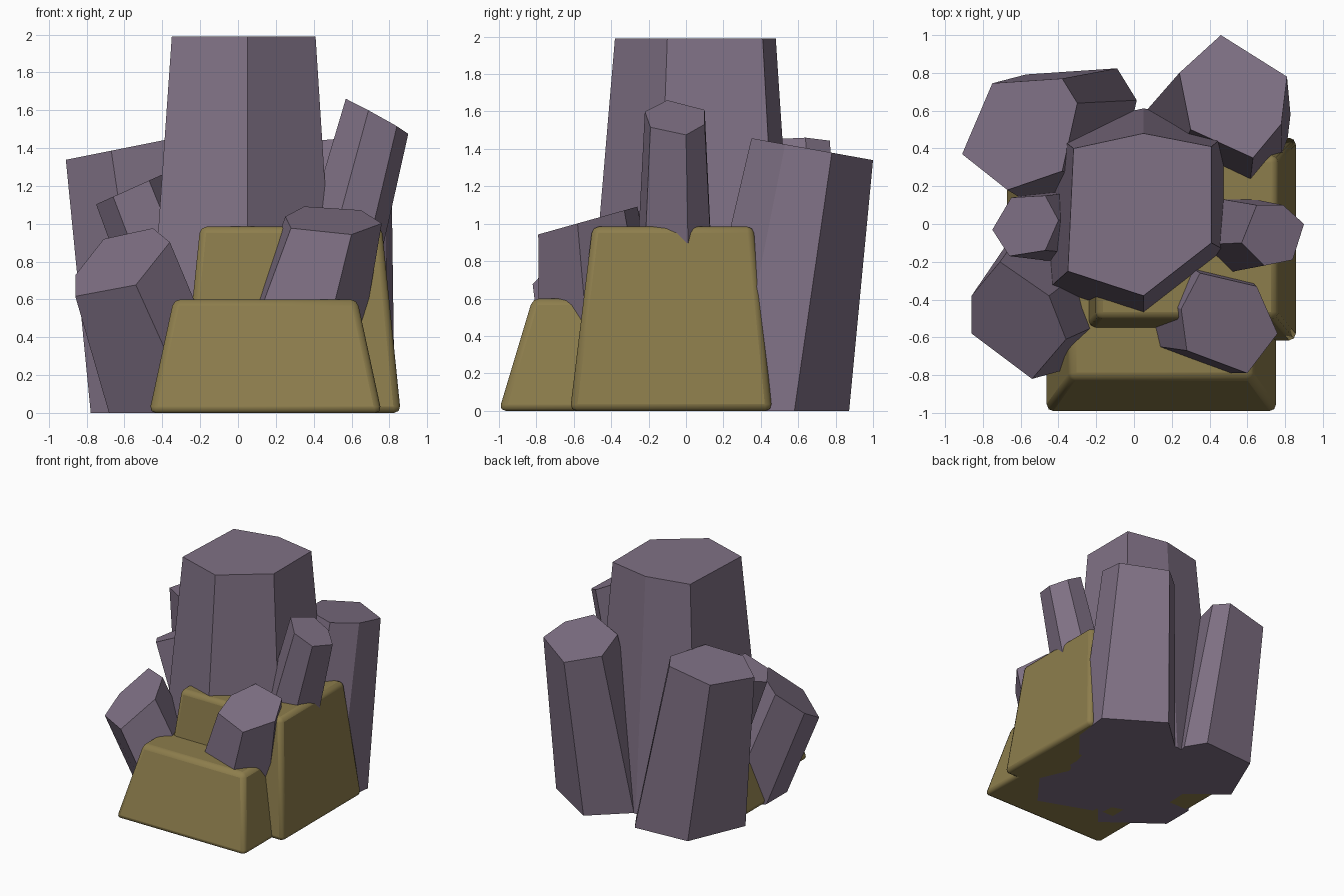
import bpy, bmesh, math

if "Cube" in bpy.data.objects:
    bpy.data.objects.remove(bpy.data.objects["Cube"])


def material(name, rgb):
    m = bpy.data.materials.new(name)
    m.diffuse_color = (*rgb, 1)
    m.use_nodes = True
    m.node_tree.nodes["Principled BSDF"].inputs["Base Color"].default_value = m.diffuse_color
    return m


PURPLE = material("dusty purple", (0.215, 0.165, 0.235))
OLIVE = material("olive stone", (0.265, 0.205, 0.072))


def loft(name, base, top, mat):
    """Closed prism between two matching rings of points."""
    bm = bmesh.new()
    b = [bm.verts.new(p) for p in base]
    t = [bm.verts.new(p) for p in top]
    n = len(b)
    for i in range(n):
        j = (i + 1) % n
        bm.faces.new((b[i], b[j], t[j], t[i]))
    bm.faces.new(t)
    bm.faces.new(b[::-1])
    bmesh.ops.recalc_face_normals(bm, faces=bm.faces)
    me = bpy.data.meshes.new(name)
    bm.to_mesh(me)
    bm.free()
    me.materials.append(mat)
    ob = bpy.data.objects.new(name, me)
    bpy.context.collection.objects.link(ob)
    return ob


def crystal(name, ring, tilt, base_centre, spread):
    """Leaning six-sided crystal: tilted flat top, wider foot on the ground."""
    cx = sum(p[0] for p in ring) / len(ring)
    cy = sum(p[1] for p in ring) / len(ring)
    top = [(x, y, tilt[0] + tilt[1] * x + tilt[2] * y) for x, y in ring]
    base = [(base_centre[0] + (x - cx) * spread,
             base_centre[1] + (y - cy) * spread, 0) for x, y in ring]
    return loft(name, base, top, PURPLE)


def rock(name, low, high, height):
    """Tapered block with softened edges; rectangles are x0, x1, y0, y1."""
    def rect(r, z):
        return [(r[0], r[2], z), (r[1], r[2], z), (r[1], r[3], z), (r[0], r[3], z)]
    ob = loft(name, rect(low, 0), rect(high, height), OLIVE)
    bev = ob.modifiers.new("soft edges", 'BEVEL')
    bev.width = 0.035
    bev.segments = 2
    bev.limit_method = 'NONE'
    for p in ob.data.polygons:
        p.use_smooth = True
    ob.data.set_sharp_from_angle(angle=math.radians(60))


# Crystals
crystal("main_crystal",
        [(-.32, .40), (.05, .48), (.41, .41), (.41, -.10), (.05, -.38), (-.35, -.25)],
        (1.99, 0, 0), (.04, .09), 1.35)
crystal("back_left_crystal",
        [(-.91, .37), (-.75, .745), (-.38, .77), (-.30, .64), (-.38, .28), (-.67, .18)],
        (1.52, .2, 0), (-.33, .47), 1.3)
crystal("back_right_crystal",
        [(.46, 1.0), (.81, .78), (.78, .53), (.63, .35), (.30, .50), (.24, .80)],
        (1.52, 0, -.18), (.465, .42), 1.33)
crystal("front_left_crystal",
        [(-.86, -.38), (-.71, -.20), (-.45, -.38), (-.36, -.61), (-.54, -.82), (-.86, -.58)],
        (1.461, .606, .558), (-.36, -.28), 1.4)
crystal("front_right_crystal",
        [(.35, -.26), (.65, -.33), (.76, -.58), (.60, -.79), (.28, -.67), (.25, -.45)],
        (1.164, 0, .28), (.2, -.4), 1.4)
crystal("small_right_crystal",
        [(.57, -.10), (.69, -.22), (.84, -.19), (.90, 0), (.79, .10), (.65, .10)],
        (1.97, -.55, -.04), (.33, -.05), 1.5)
crystal("small_left_crystal",
        [(-.75, -.03), (-.65, .14), (-.47, .15), (-.40, .02), (-.47, -.14), (-.66, -.17)],
        (1.44, .45, 0), (-.1, 0), 1.35)

# Stones around the foot
rock("front_rock", (-.47, .76, -1.0, -.2), (-.34, .63, -.82, -.35), .6)
rock("right_rock", (-.30, .86, -.62, .46), (-.20, .76, -.50, .36), .985)
rock("left_rock", (-.68, 0, -.15, .4), (-.58, 0, -.08, .32), .4)
